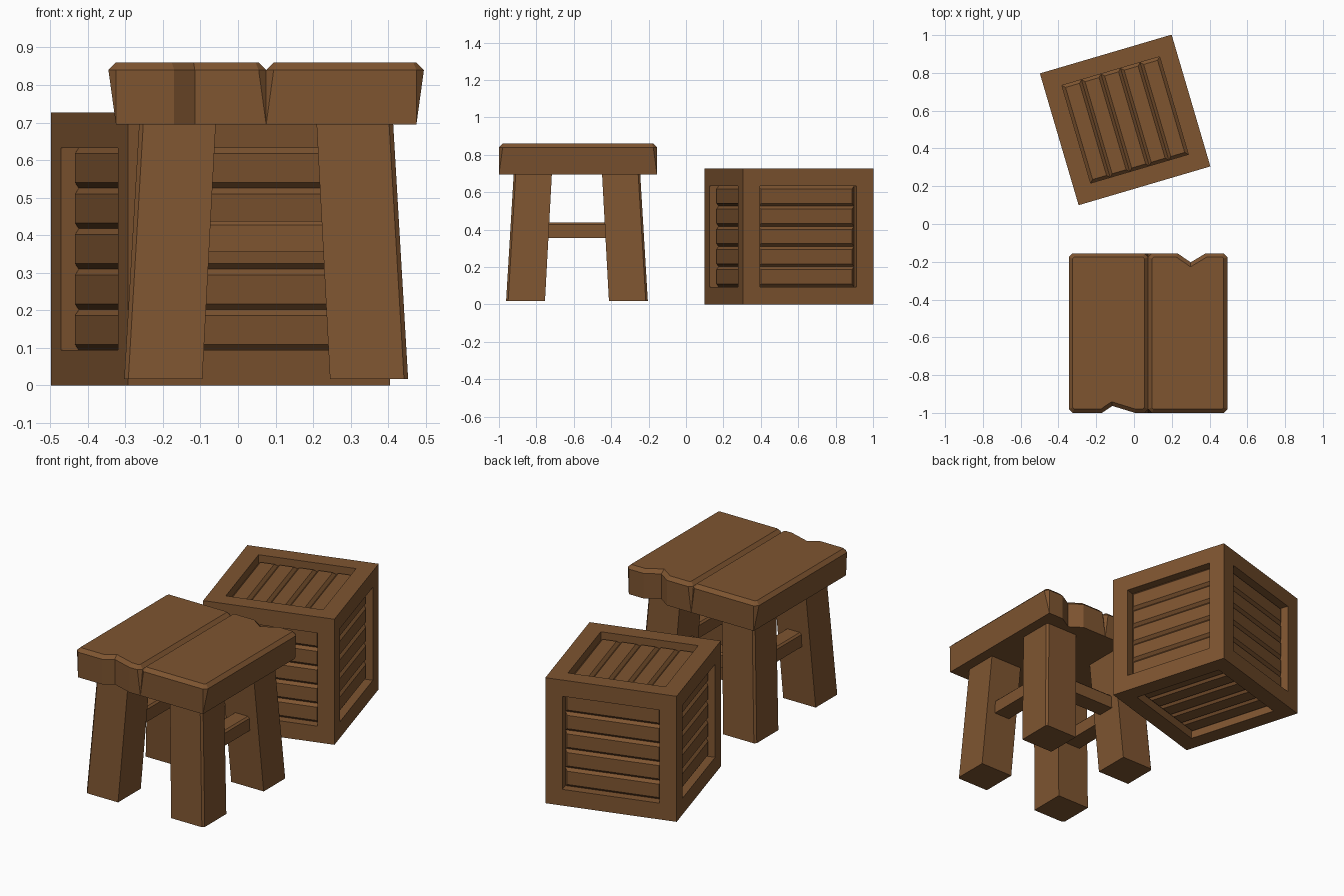
import bpy, bmesh, math
from mathutils import Matrix, Vector

if "Cube" in bpy.data.objects:
    bpy.data.objects.remove(bpy.data.objects["Cube"])

wood = bpy.data.materials.new("wood")
wood.diffuse_color = (0.21, 0.09, 0.03, 1)
wood.use_nodes = True
wood.node_tree.nodes["Principled BSDF"].inputs["Base Color"].default_value = wood.diffuse_color


def finish(name, bm):
    bmesh.ops.recalc_face_normals(bm, faces=bm.faces)
    me = bpy.data.meshes.new(name)
    bm.to_mesh(me)
    bm.free()
    me.materials.append(wood)
    ob = bpy.data.objects.new(name, me)
    bpy.context.collection.objects.link(ob)
    return ob


def loft(bm, bottom, top):
    """Closed solid between two rings of equal length; returns the top face."""
    a = [bm.verts.new(p) for p in bottom]
    b = [bm.verts.new(p) for p in top]
    n = len(a)
    bm.faces.new(a[::-1])
    for i in range(n):
        j = (i + 1) % n
        bm.faces.new((a[i], a[j], b[j], b[i]))
    return bm.faces.new(b)


def rect(hx, hy, z, cx=0, cy=0):
    return [Vector((cx + sx * hx, cy + sy * hy, z))
            for sx, sy in ((-1, -1), (1, -1), (1, 1), (-1, 1))]


# Crate: cube frame with a recess in every face
S, BORDER, DEEP, CH = 0.727, 0.094, 0.05, 0.0155
H = S / 2
place = Matrix.Translation((-0.047, 0.551, H)) @ Matrix.Rotation(math.radians(16.4), 4, 'Z')
bm = bmesh.new()
bmesh.ops.create_cube(bm, size=S)
sides = bm.faces[:]
bmesh.ops.inset_individual(bm, faces=sides, thickness=BORDER, use_even_offset=True)
bmesh.ops.inset_individual(bm, faces=sides, thickness=0, depth=-DEEP)
finish("crate_frame", bm).matrix_world = place

# Crate slats: five chamfered boards per face, level on the sides
RX = lambda d: Matrix.Rotation(math.radians(d), 4, 'X')
RZ = lambda d: Matrix.Rotation(math.radians(d), 4, 'Z')
turns = {"top": RZ(90), "bottom": RX(180) @ RZ(90)}
for k, side in enumerate(("front", "right", "back", "left")):
    turns[side] = RZ(90 * k) @ RX(90)
L = H - BORDER
w = L / 5
for side, turn in turns.items():
    bm = bmesh.new()
    for i in range(5):
        c = (i - 2) * 2 * w
        loft(bm, rect(L, w, H - DEEP, cy=c),
             rect(L - CH, w - CH, H - DEEP + CH, cy=c))
    finish(f"crate_slats_{side}", bm).matrix_world = place @ turn

# Stool seat: two planks, corner chamfers fading out downwards, one chipped end each
CX, Y0, Y1 = 0.075, -1.0, -0.155
C = 0.02


def plank(name, s, front_chip, back_chip):
    out, inn = 0.42, 0.0                       # distances from the seam
    pts = [((out, Y0 + C), (out - C, Y0)), ((out - C, Y0), (out - C, Y0))]
    pts += [(p, p) for p in front_chip]
    pts += [((inn + C, Y0), (inn, Y0)), ((inn, Y0 + C), (inn, Y0)),
            ((inn, Y1 - C), (inn, Y1)), ((inn + C, Y1), (inn, Y1))]
    pts += [(p, p) for p in back_chip]
    pts += [((out - C, Y1), (out - C, Y1)), ((out, Y1 - C), (out - C, Y1))]
    bm = bmesh.new()
    top = loft(bm, [(CX + s * b[0], b[1], 0.695) for m, b in pts],
               [(CX + s * m[0], m[1], 0.84) for m, b in pts])
    bmesh.ops.recalc_face_normals(bm, faces=bm.faces)
    bmesh.ops.inset_region(bm, faces=[top], thickness=C, use_even_offset=True, use_boundary=True)
    for v in top.verts:
        v.co.z = 0.86
    bmesh.ops.remove_doubles(bm, verts=bm.verts, dist=0.0005)
    finish(name, bm)


plank("seat_plank_left", -1, [(0.245, Y0), (0.19, -0.963), (0.07, Y0)], [])
plank("seat_plank_right", 1, [], [(0.155, Y1), (0.225, -0.203), (0.305, Y1)])

# Stool legs: splayed, with a thin chamfer on the outer corner
CY = -0.583


def leg_ring(sx, sy, dx, dy, z, h):
    e = 0.011
    ring = [(-h, -h), (h, -h), (h, h - e), (h - e, h), (-h, h)]
    return [(CX + sx * (dx + x), CY + sy * (dy + y), z) for x, y in ring]


for sx, a in ((-1, "left"), (1, "right")):
    for sy, b in ((-1, "front"), (1, "back")):
        bm = bmesh.new()
        loft(bm, leg_ring(sx, sy, 0.274, 0.275, 0.017, 0.104),
             leg_ring(sx, sy, 0.236, 0.236, 0.70, 0.102))
        finish(f"leg_{b}_{a}", bm)


# Stool stretchers: left, right and back rails with chamfered top edges
def rail(name, cx, cy, hx, hy):
    bm = bmesh.new()
    top = loft(bm, rect(hx, hy, 0.356, cx, cy), rect(hx, hy, 0.438, cx, cy))
    bmesh.ops.recalc_face_normals(bm, faces=bm.faces)
    bmesh.ops.bevel(bm, geom=list(top.edges), offset=0.01, segments=1, affect='EDGES')
    finish(name, bm)


rail("rail_left", CX - 0.252, CY, 0.05, 0.2)
rail("rail_right", CX + 0.252, CY, 0.05, 0.2)
rail("rail_back", CX, CY + 0.252, 0.2, 0.05)
